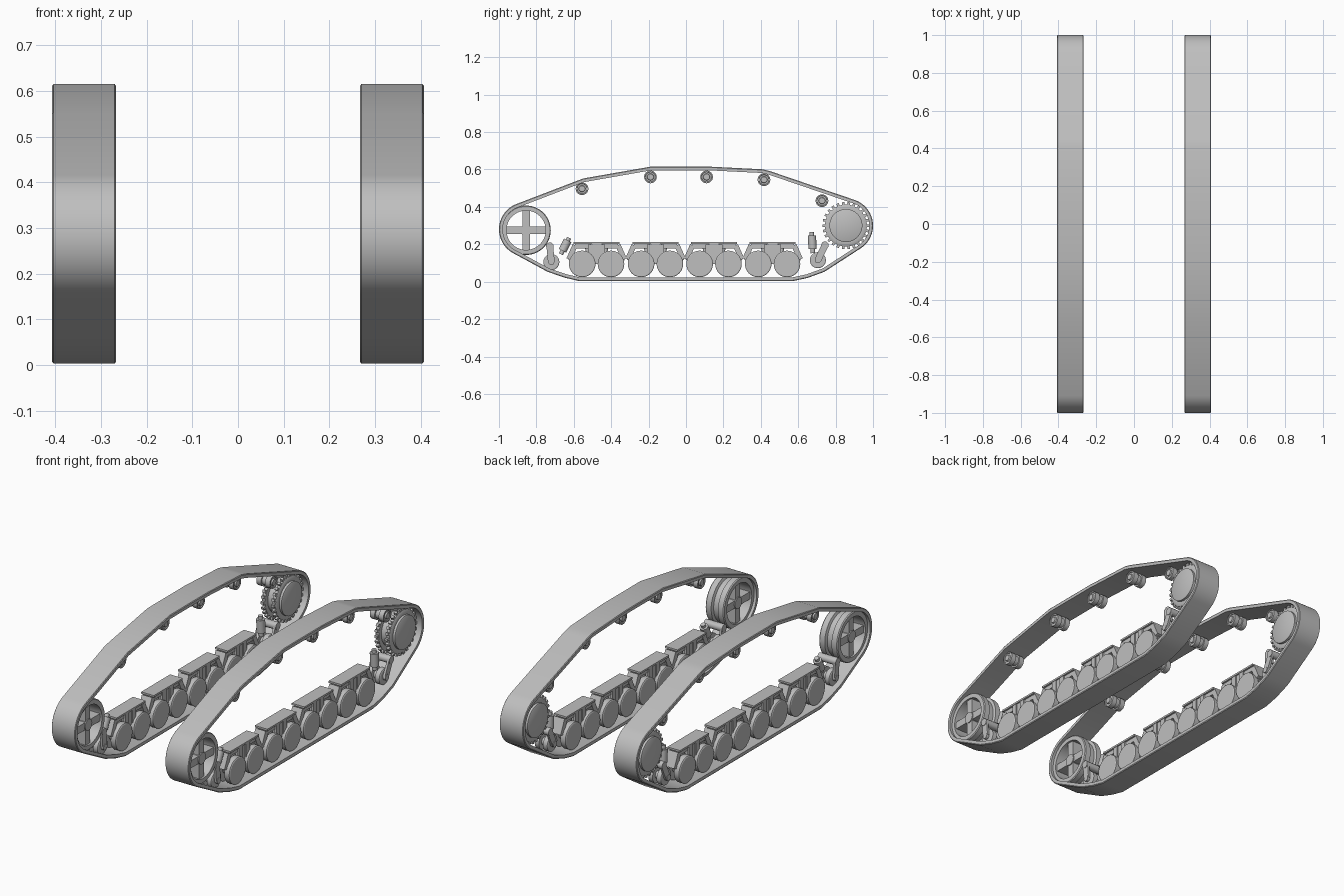
import bpy, bmesh, math
from mathutils import Matrix, Vector

if "Cube" in bpy.data.objects:
    bpy.data.objects.remove(bpy.data.objects["Cube"])

GREY = (0.52, 0.52, 0.52, 1)
steel = bpy.data.materials.new("steel_grey")
steel.use_nodes = True
steel.diffuse_color = GREY
steel.node_tree.nodes["Principled BSDF"].inputs["Base Color"].default_value = GREY
TRACK_X = 0.337


def finish(name, bm, y=0, z=0):
    """Place one part in both track units, sharing its mesh."""
    bmesh.ops.recalc_face_normals(bm, faces=bm.faces)
    mesh = bpy.data.meshes.new(name)
    bm.to_mesh(mesh)
    bm.free()
    mesh.materials.append(steel)
    place(name, mesh, y, z)
    bpy.ops.object.select_all(action='DESELECT')
    ob = bpy.data.objects["left_" + name]
    ob.select_set(True)
    bpy.context.view_layer.objects.active = ob
    bpy.ops.object.shade_smooth_by_angle(angle=math.radians(30))
    return mesh


def place(name, mesh, y, z):
    for side, sx in (("left_", 1), ("right_", -1)):
        ob = bpy.data.objects.new(side + name, mesh)
        ob.location = (sx * TRACK_X, y, z)
        bpy.context.collection.objects.link(ob)


def lathe(bm, half, y=0, z=0, segs=40):
    """Spin a mirrored (x, radius) profile about the x axis."""
    profile = half + [(-x, r) for x, r in reversed(half)]
    rings = []
    for x, r in profile:
        rings.append([bm.verts.new((x, y + r * math.cos(math.tau * i / segs),
                                    z + r * math.sin(math.tau * i / segs))) for i in range(segs)])
    for a, b in zip(rings, rings[1:]):
        for i in range(segs):
            j = (i + 1) % segs
            bm.faces.new((a[i], a[j], b[j], b[i]))
    bm.faces.new(rings[0])
    bm.faces.new(rings[-1])


def box(bm, y, z, size, angle=0, x=0):
    m = (Matrix.Translation((x, y, z)) @ Matrix.Rotation(angle, 4, 'X')
         @ Matrix.Diagonal((*size, 1)))
    bmesh.ops.create_cube(bm, size=1, matrix=m)


def bar(bm, a, b, width, depth, x=0):
    """Flat bar between two (y, z) points."""
    d = Vector(b) - Vector(a)
    box(bm, (a[0] + b[0]) / 2, (a[1] + b[1]) / 2, (width, d.length, depth),
        math.atan2(d.y, d.x), x)


def rod(bm, a, b, r, x=0):
    """Round rod between two (y, z) points."""
    p, q = Vector((x, *a)), Vector((x, *b))
    rot = (q - p).to_track_quat('Z', 'Y').to_matrix().to_4x4()
    bmesh.ops.create_cone(bm, cap_ends=True, segments=20, radius1=r, radius2=r,
                          depth=(q - p).length, matrix=Matrix.Translation((p + q) / 2) @ rot)


def arc(cy, cz, r, start, end, n=20):
    angles = [math.radians(start + (end - start) * i / n) for i in range(n + 1)]
    return [Vector((cy + r * math.cos(t), cz + r * math.sin(t))) for t in angles]


# Track belt: a closed outline swept with a chamfered strip section
low = [(-.74, .053), (-.65, .022), (-.57, .003), (.57, .003), (.65, .02), (.74, .053)]
top = [(.45, .591), (.41, .601), (.13, .615), (-.19, .615), (-.55, .552)]
path = ([Vector(p) for p in low] + arc(.855, .30, .145, -57, 70)
        + [Vector(p) for p in top] + arc(-.855, .28, .145, 112, 240))
section = [(-.067, 0), (.067, 0), (.07, .004), (.07, .02), (-.07, .02), (-.07, .004)]
bm = bmesh.new()
loops = []
for i, p in enumerate(path):
    d1 = (p - path[i - 1]).normalized()
    d2 = (path[(i + 1) % len(path)] - p).normalized()
    n = Vector((-d1.y - d2.y, d1.x + d2.x)).normalized()
    loops.append([bm.verts.new((x, *(p + n * depth))) for x, depth in section])
for i, a in enumerate(loops):
    b = loops[(i + 1) % len(loops)]
    for k in range(len(section)):
        m = (k + 1) % len(section)
        bm.faces.new((a[k], a[m], b[m], b[k]))
finish("track_belt", bm)

# Spoked idler: two flanged rims with a groove, a hub and a cross
bm = bmesh.new()
rim = [(.055, .105), (.055, .128), (.05, .132), (.02, .132), (.015, .118),
       (-.015, .118), (-.02, .132), (-.05, .132), (-.055, .128), (-.055, .105)]
segs = 56
rings = [[bm.verts.new((x, r * math.cos(math.tau * i / segs), r * math.sin(math.tau * i / segs)))
          for i in range(segs)] for x, r in rim]
for k, a in enumerate(rings):
    b = rings[(k + 1) % len(rings)]
    for i in range(segs):
        j = (i + 1) % segs
        bm.faces.new((a[i], a[j], b[j], b[i]))
box(bm, 0, 0, (.09, .22, .04))
box(bm, 0, 0, (.09, .04, .22))
lathe(bm, [(.05, .03), (-.0, .03)], segs=24)
finish("idler_wheel", bm, -.855, .275)

# Drive sprocket: stepped drum with two toothed rings
bm = bmesh.new()
lathe(bm, [(.06, .082), (.057, .088), (.045, .088), (.045, .102), (.04, .112), (.022, .112),
           (.022, .09), (.01, .09)], segs=56)
for x in (-.031, .031):
    for i in range(26):
        t = math.tau * i / 26
        box(bm, .117 * math.cos(t), .117 * math.sin(t), (.016, .018, .014), t, x)
finish("drive_sprocket", bm, .855, .30)

# Return rollers
bm = bmesh.new()
lathe(bm, [(.044, .012), (.044, .016), (.036, .018), (.036, .026), (.04, .028), (.04, .034),
           (.012, .034), (.012, .026)], segs=28)
spots = [(-.556, .497), (-.19, .56), (.11, .56), (.417, .545), (.727, .433)]
roller = finish("return_roller_1", bm, *spots[0])
for n, (y, z) in enumerate(spots[1:], 2):
    place(f"return_roller_{n}", roller, y, z)

# Bogies: road wheel pair, swing arms, spring housing and top plate
wheel = bmesh.new()
lathe(wheel, [(.052, .066), (.049, .071), (.02, .071), (.02, .03)], segs=40)
frame = bmesh.new()
box(frame, 0, .206, (.075, .245, .010))
box(frame, 0, .15, (.06, .05, .11))
for s in (-1, 1):
    box(frame, s * .072, .190, (.055, .085, .024))
    bar(frame, (s * .115, .195), (s * .148, .12), .06, .028)
    bar(frame, (s * .145, .13), (s * .077, .095), .032, .03)
    bar(frame, (s * .01, .115), (s * .077, .095), .032, .03)
    rod(frame, (s * .052, .2), (s * .045, .15), .012)
    for x in (-.03, .03):
        bar(frame, (s * .03, .125), (s * .03, .2), .012, .03, x)
centres = [-.478, -.163, .15, .463]
frame_mesh = finish("bogie_frame_1", frame, centres[0])
wheel_mesh = finish("road_wheel_1", wheel, centres[0] - .077, .095)
for n, y in enumerate(centres):
    if n:
        place(f"bogie_frame_{n + 1}", frame_mesh, y, 0)
        place(f"road_wheel_{2 * n + 1}", wheel_mesh, y - .077, .095)
    place(f"road_wheel_{2 * n + 2}", wheel_mesh, y + .077, .095)

# End tensioners: small wheel, crank arm and shock absorber
ends = [("front", (-.72, .105), (-.728, .19), (-.66, .165), (-.625, .235)),
        ("rear", (.705, .115), (.743, .195), (.677, .175), (.672, .265))]
for label, hub, arm_top, low_end, high_end in ends:
    bm = bmesh.new()
    lathe(bm, [(.04, .038), (.037, .043), (.012, .043), (.012, .02)], *hub, segs=28)
    finish(label + "_tension_wheel", bm)
    bm = bmesh.new()
    for x in (-.046, .046):
        bar(bm, hub, arm_top, .012, .036, x)
    lathe(bm, [(.055, .02), (.0, .02)], *arm_top, segs=20)
    lathe(bm, [(.055, .016), (.0, .016)], *hub, segs=20)
    finish(label + "_crank_arm", bm)
    bm = bmesh.new()
    a, b = Vector(low_end), Vector(high_end)
    rod(bm, a, a.lerp(b, .8), .022)
    rod(bm, a.lerp(b, .8), b, .012)
    rod(bm, a.lerp(b, -.25), a, .012)
    finish(label + "_shock_absorber", bm)
